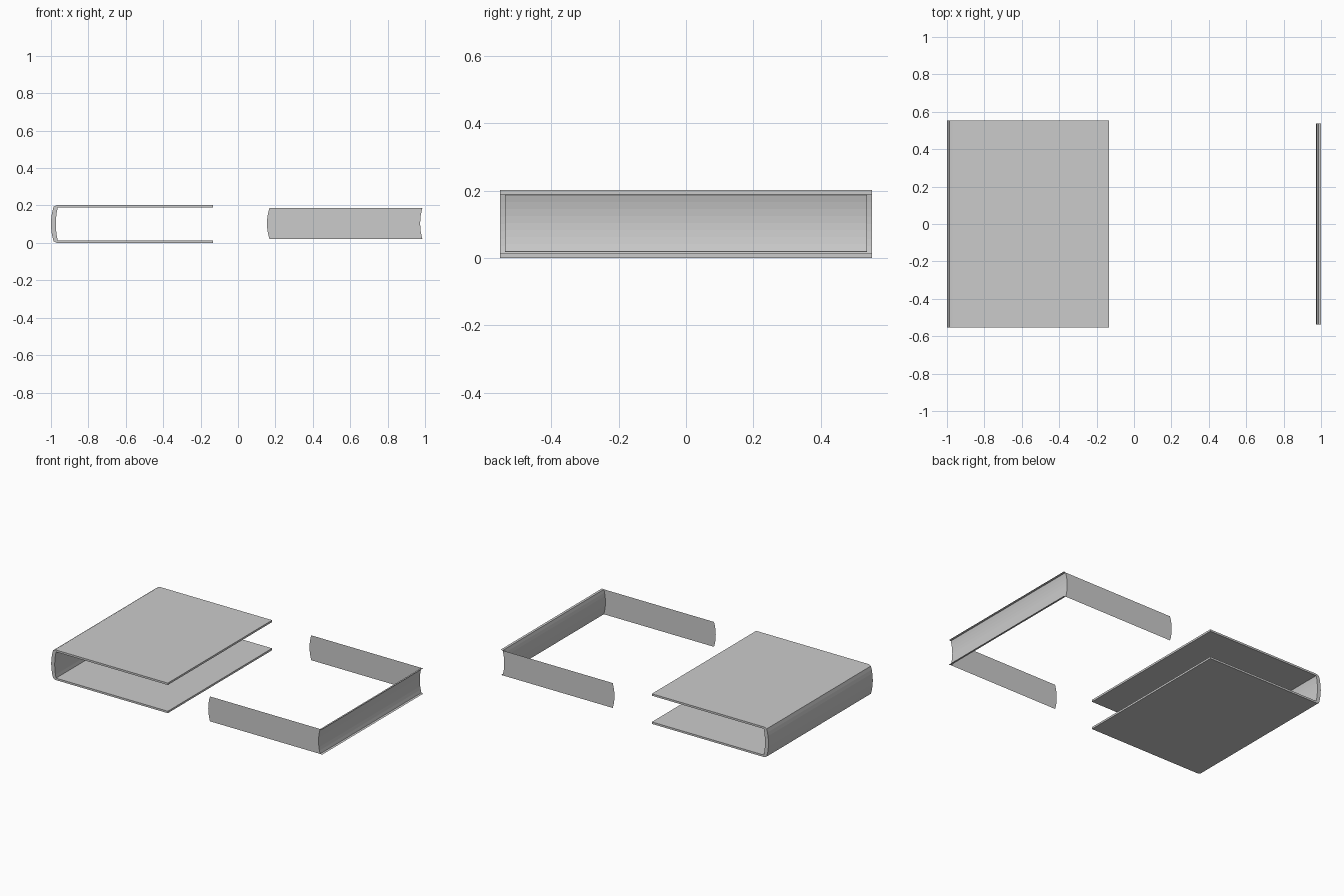
import bpy
import bmesh

if "Cube" in bpy.data.objects:
    bpy.data.objects.remove(bpy.data.objects["Cube"])

SEG = 8


def arc(x_end, x_mid, z0, z1):
    """Shallow bowed curve in the xz plane, from z0 up to z1."""
    pts = []
    for i in range(SEG + 1):
        t = 2 * i / SEG - 1
        pts.append((x_mid + (x_end - x_mid) * t * t, (z0 + z1) / 2 + t * (z1 - z0) / 2))
    return pts


def make_object(name, bm, fix_normals=True):
    if fix_normals:
        bmesh.ops.recalc_face_normals(bm, faces=bm.faces)
    mesh = bpy.data.meshes.new(name)
    bm.to_mesh(mesh)
    bm.free()
    obj = bpy.data.objects.new(name, mesh)
    bpy.context.collection.objects.link(obj)
    return obj


def extrude_profile(name, pts, half, closed):
    """Sweep an xz profile along y; closed profiles get end caps."""
    bm = bmesh.new()
    a = [bm.verts.new((x, -half, z)) for x, z in pts]
    b = [bm.verts.new((x, half, z)) for x, z in pts]
    n = len(pts)
    for i in range(n if closed else n - 1):
        j = (i + 1) % n
        bm.faces.new((a[i], b[i], b[j], a[j]))
    if closed:
        bm.faces.new(a)
        bm.faces.new(b[::-1])
    return make_object(name, bm, closed)


# Cover: two boards joined by a bowed spine, one C-shaped profile
right = -0.134
outer = [(right, 0.0), (-0.97, 0.0)] + arc(-0.986, -1.0, 0.008, 0.194) + [(-0.97, 0.202), (right, 0.202)]
inner = [(right, 0.189)] + arc(-0.964, -0.974, 0.013, 0.189)[::-1] + [(right, 0.013)]
extrude_profile("book_cover", outer + inner, 0.553, True)

# Fore-edge of the page block: concave sheet with a thin lip at top and bottom
Z0, Z1 = 0.02, 0.187
fore = arc(0.986, 0.974, Z0, Z1)
extrude_profile("page_fore_edge", [(1.0, Z0 - 0.002)] + fore + [(1.0, Z1 + 0.002)], 0.537, False)

# Head and tail sheets of the page block: bowed at both ends
back = arc(0.168, 0.155, Z0, Z1)
for name, y in (("page_tail_edge", -0.537), ("page_head_edge", 0.537)):
    bm = bmesh.new()
    l = [bm.verts.new((x, y, z)) for x, z in back]
    r = [bm.verts.new((x, y, z)) for x, z in fore]
    for i in range(SEG):
        f = (l[i], r[i], r[i + 1], l[i + 1])
        bm.faces.new(f if y < 0 else f[::-1])
    make_object(name, bm, False)
